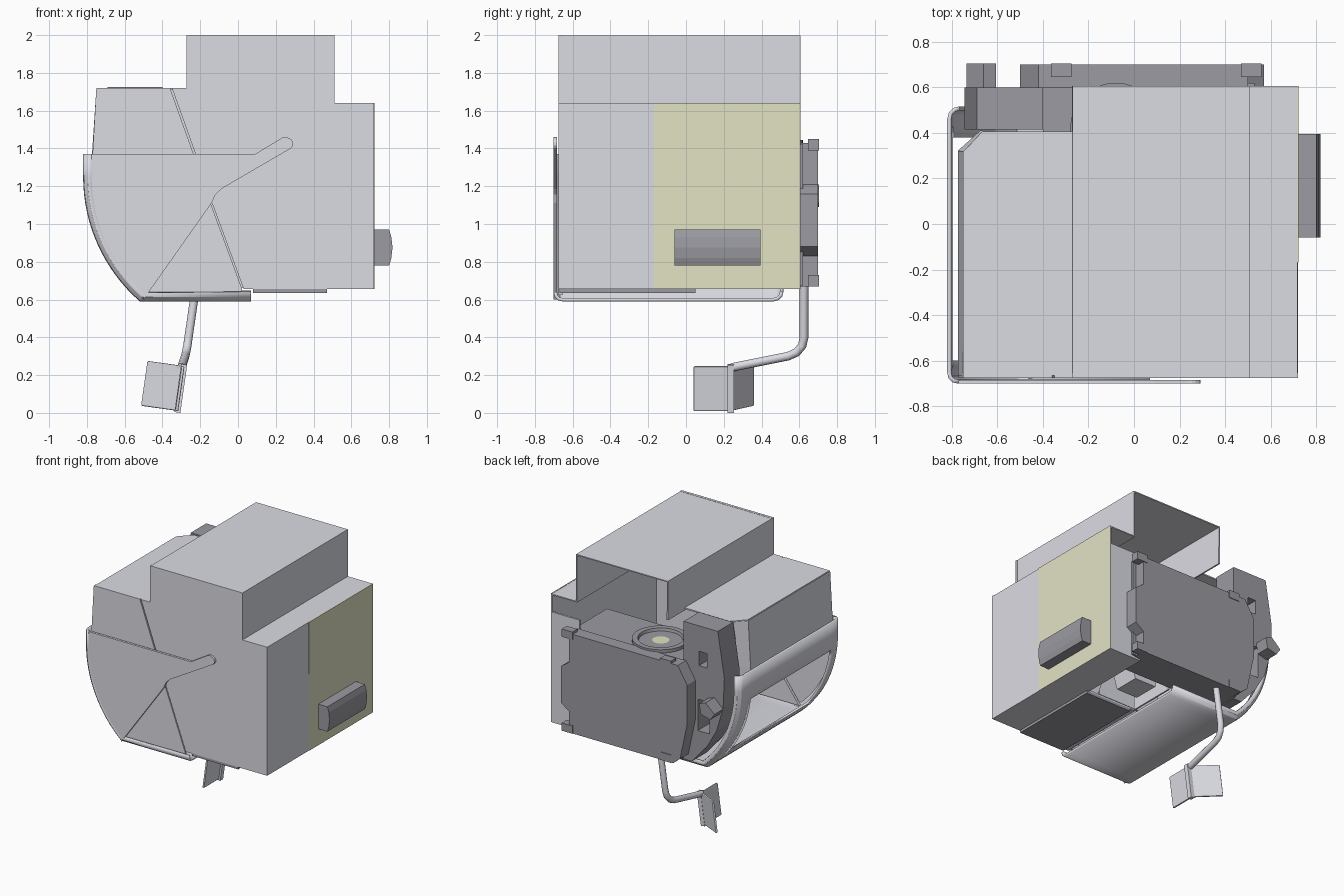
import bpy, bmesh, math
from mathutils import Matrix, Vector

if "Cube" in bpy.data.objects:
    bpy.data.objects.remove(bpy.data.objects["Cube"])


def material(name, rgb):
    m = bpy.data.materials.new(name)
    m.diffuse_color = (*rgb, 1)
    m.use_nodes = True
    m.node_tree.nodes["Principled BSDF"].inputs["Base Color"].default_value = m.diffuse_color
    return m


LIGHT = material("light grey", (0.71, 0.715, 0.77))
DARK = material("dark grey", (0.325, 0.325, 0.36))
BEIGE = material("pale yellow", (0.77, 0.77, 0.56))


def finish(name, bm, mat, thick=0, bevel=0, smooth=False):
    bmesh.ops.recalc_face_normals(bm, faces=bm.faces[:])
    me = bpy.data.meshes.new(name)
    bm.to_mesh(me)
    bm.free()
    me.materials.append(mat)
    ob = bpy.data.objects.new(name, me)
    bpy.context.collection.objects.link(ob)
    if thick:
        s = ob.modifiers.new("Thickness", 'SOLIDIFY')
        s.thickness, s.offset = thick, 0
    if bevel:
        b = ob.modifiers.new("Bevel", 'BEVEL')
        b.width, b.segments = bevel, 2
    if smooth:
        bpy.ops.object.select_all(action='DESELECT')
        bpy.context.view_layer.objects.active = ob
        ob.select_set(True)
        bpy.ops.object.shade_smooth_by_angle(angle=math.radians(28))
    return ob


def box(name, x, y, z, mat, bevel=0):
    bm = bmesh.new()
    bmesh.ops.create_cube(bm, size=1)
    for v in bm.verts:
        v.co = [a + (b - a) * (c + 0.5) for (a, b), c in zip((x, y, z), v.co)]
    return finish(name, bm, mat, bevel=bevel)


def prism(name, pts, y0, y1, mat):
    """Solid with an x-z outline, running along y."""
    bm = bmesh.new()
    f = bm.faces.new([bm.verts.new((x, y0, z)) for x, z in pts])
    r = bmesh.ops.extrude_face_region(bm, geom=[f])
    for v in r["geom"]:
        if isinstance(v, bmesh.types.BMVert):
            v.co.y = y1
    return finish(name, bm, mat)


def grid(name, rows, mat, thick, keep=lambda c: True, smooth=False):
    """Bent sheet made from rows of points."""
    bm = bmesh.new()
    vs = [[bm.verts.new(p) for p in row] for row in rows]
    for a, b in zip(vs, vs[1:]):
        for i in range(len(a) - 1):
            q = (a[i], a[i + 1], b[i + 1], b[i])
            if keep(sum((v.co for v in q), Vector()) / 4):
                bm.faces.new(q)
    return finish(name, bm, mat, thick, smooth=smooth)


# Housing: bent cover and front panels with narrow seams
path = [(-0.266, 1.70), (-0.266, 1.994), (0.504, 1.994), (0.504, 1.634),
        (0.714, 1.634), (0.714, 0.655)]
grid("housing_cover", [[(x, y, z) for x, z in path] for y in (-0.665, 0.605)], LIGHT, 0.012)
prism("housing_front", [(-0.35, 1.72), (-0.272, 1.72), (-0.272, 2), (0.51, 2), (0.51, 1.64),
                        (0.72, 1.64), (0.72, 0.655), (0.03, 0.655), (-0.137, 1.11),
                        (-0.225, 1.37)], -0.675, -0.655, LIGHT)
prism("door_front", [(-0.75, 1.72), (-0.36, 1.72), (-0.235, 1.37), (-0.235, 1.2),
                     (-0.77, 1.2), (-0.77, 1.37)], -0.675, -0.655, LIGHT)
prism("lower_front_panel", [(-0.145, 1.11), (0.022, 0.655), (0.022, 0.625), (-0.5, 0.625)],
      -0.675, -0.655, LIGHT)
prism("seam_backing", [(-0.39, 1.71), (-0.30, 1.71), (-0.10, 1.11), (0.07, 0.66), (-0.02, 0.66),
                       (-0.19, 1.11)], -0.655, -0.645, LIGHT)
box("housing_back_flange", (0.48, 0.717), (0.59, 0.605), (0.66, 1.50), LIGHT)

# Housing floor around an open bay
box("floor_front", (0.03, 0.717), (-0.67, 0.05), (0.655, 0.667), LIGHT)
box("floor_right", (0.45, 0.717), (0.05, 0.605), (0.655, 0.667), LIGHT)
box("floor_plate", (0.08, 0.47), (-0.67, 0.05), (0.635, 0.655), DARK)
box("bay_wall", (0.03, 0.042), (0.05, 0.42), (0.66, 1.0), LIGHT)
prism("bay_chute", [(0.1, 0.69), (0.28, 0.69), (0.36, 0.95), (0.05, 0.95)], 0.15, 0.35, LIGHT)

# Upper door: tapered, with a chamfered back corner
top = [(-0.27, -0.665), (-0.745, -0.665), (-0.745, 0.315), (-0.66, 0.405), (-0.27, 0.405)]
low = [(-0.27, -0.665), (-0.768, -0.665), (-0.768, 0.32), (-0.67, 0.408), (-0.27, 0.408)]
grid("door_sides", [[(x, y, 1.715) for x, y in top[1:4]], [(x, y, 1.37) for x, y in low[1:4]],
                    [(x, y, 1.18) for x, y in low[1:4]]], LIGHT, 0.01)
bm = bmesh.new()
bm.faces.new([bm.verts.new((x, y, 1.715)) for x, y in top])
finish("door_top", bm, LIGHT, 0.01)

# Curved visor: profile points with inward normals, rounded at both sides
R, cx, cz = 0.876, 0.056, 1.25
end = math.asin(0.66 / R)
prof = [((-0.82, 1.37), (1, 0))]
for i in range(17):
    a = end * i / 16
    n = (math.cos(a), math.sin(a))
    prof.append(((cx - R * n[0], cz - R * n[1]), n if i < 16 else (0.4, 0.95)))
prof.append(((0.07, 0.59), (0, 1)))


def inset(d):
    return [(p[0] + n[0] * d, p[1] + n[1] * d) for p, n in prof]


stations = [(-0.692, 0.05), (-0.687, 0.028), (-0.672, 0.013), (-0.65, 0.009), (-0.60, 0.009),
            (0.38, 0.009), (0.46, 0.009), (0.485, 0.015), (0.502, 0.032), (0.507, 0.055)]
grid("visor_shell", [[(x, y, z) for x, z in inset(d)] for y, d in stations], LIGHT, 0.018,
     lambda c: not (-0.6 < c.y < 0.38 and 0.68 < c.z < 1.15), smooth=True)

# Flat visor cheek with its pivot arm
arm = [(0.25 + 0.042 * math.sin(a), 1.425 + 0.035 * math.cos(a))
       for a in [math.radians(-20 + 25 * k) for k in range(8)]]
prism("visor_cheek", inset(0.045)[:-1] + [(-0.5, 0.60), (-0.14, 1.11), (-0.12, 1.155), (-0.09, 1.185)]
      + arm[::-1] + [(0.09, 1.37)], -0.701, -0.684, LIGHT)

# Side access panel and handle
box("side_panel", (0.715, 0.723), (-0.17, 0.605), (0.655, 1.64), BEIGE)
prism("side_handle", [(0.72, 0.78), (0.80, 0.78), (0.812, 0.82), (0.818, 0.875), (0.812, 0.93),
                      (0.80, 0.97), (0.72, 0.97)], -0.06, 0.395, DARK)

# Rear machine block with toothed back plate and clips
box("machine_block", (-0.40, 0.53), (0.2, 0.62), (1.0, 1.42), DARK)
box("machine_block_lower", (-0.40, 0.53), (0.42, 0.62), (0.675, 1.0), DARK)
prism("machine_back_plate", [(-0.44, 0.72), (-0.38, 0.67), (0.50, 0.67), (0.50, 0.83), (0.57, 0.88),
                             (0.57, 1.16), (0.50, 1.21), (0.50, 1.43), (-0.42, 1.43), (-0.5, 1.3),
                             (-0.5, 1.0)], 0.60, 0.70, DARK)
for x in (-0.32, 0.515):
    for z in (0.70, 1.42):
        box("clip", (x - 0.045, x + 0.045), (0.645, 0.705), (z - 0.03, z + 0.03), DARK)

# Round inlet on the block
bm = bmesh.new()
ring = [(0.2, 1.41), (0.2, 1.445), (0.16, 1.445), (0.15, 1.41)]
loop = [bm.verts.new((r, 0, z)) for r, z in ring]
edges = [bm.edges.new(p) for p in zip(loop, loop[1:])]
bmesh.ops.spin(bm, geom=loop + edges, axis=(0, 0, 1), cent=(0, 0, 0), angle=2 * math.pi,
               steps=32, use_merge=True)
bmesh.ops.translate(bm, verts=bm.verts[:], vec=(-0.08, 0.42, 0))
finish("inlet_ring", bm, DARK, smooth=True)
for name, r, z, mat in (("inlet_floor", 0.155, 1.424, DARK), ("inlet_seal", 0.06, 1.428, BEIGE)):
    bm = bmesh.new()
    bmesh.ops.create_circle(bm, cap_ends=True, segments=32, radius=r,
                            matrix=Matrix.Translation((-0.08, 0.42, z)))
    finish(name, bm, mat)

# Curved rear cheek with slots
cheek = prism("rear_cheek", [(-0.40, 1.725), (-0.69, 1.725), (-0.745, 1.38), (-0.735, 1.15),
                             (-0.68, 0.96), (-0.60, 0.82), (-0.47, 0.67), (-0.40, 0.67)],
              0.415, 0.60, DARK)
for x0, x1, z0, z1 in ((-0.62, -0.52, 0.92, 1.16), (-0.6, -0.53, 1.42, 1.53)):
    cut = box("slot_cutter", (x0, x1), (0.3, 0.65), (z0, z1), DARK)
    cut.hide_render = True
    cut.hide_set(True)
    m = cheek.modifiers.new("Slot", 'BOOLEAN')
    m.operation, m.object, m.solver = 'DIFFERENCE', cut, 'EXACT'
prism("rear_hook", [(-0.735, 1.14), (-0.70, 1.09), (-0.62, 1.11), (-0.605, 1.19), (-0.66, 1.21)],
      0.6, 0.705, DARK)

# Bent support rod
pts = [(-0.218, 0.625, 0.70), (-0.262, 0.625, 0.40), (-0.268, 0.615, 0.355), (-0.275, 0.585, 0.32),
       (-0.28, 0.54, 0.30), (-0.30, 0.24, 0.24)]
cu = bpy.data.curves.new("support_rod", 'CURVE')
cu.dimensions, cu.bevel_depth, cu.bevel_resolution, cu.use_fill_caps = '3D', 0.023, 3, True
sp = cu.splines.new('POLY')
sp.points.add(len(pts) - 1)
for p, c in zip(sp.points, pts):
    p.co = (*c, 1)
cu.materials.append(LIGHT)
rod = bpy.data.objects.new("support_rod", cu)
bpy.context.collection.objects.link(rod)
bpy.ops.object.select_all(action='DESELECT')
bpy.context.view_layer.objects.active = rod
rod.select_set(True)
bpy.ops.object.convert(target='MESH')

# Two paddle plates at the end of the rod
tilt = Matrix.Rotation(0.14, 4, 'Y')
for name, loc, yaw, w in (("paddle_side", (-0.308, 0.133, 0.128), math.pi / 2, 0.185),
                          ("paddle_front", (-0.40, 0.295, 0.143), -0.56, 0.225)):
    p = box(name, (-w / 2, w / 2), (-0.008, 0.008), (-0.12, 0.12), LIGHT, 0.006)
    p.matrix_world = Matrix.Translation(loc) @ tilt @ Matrix.Rotation(yaw, 4, 'Z')
joint = box("paddle_joint", (-0.016, 0.016), (-0.018, 0.018), (-0.128, 0.128), LIGHT)
joint.matrix_world = Matrix.Translation((-0.303, 0.237, 0.129)) @ tilt
